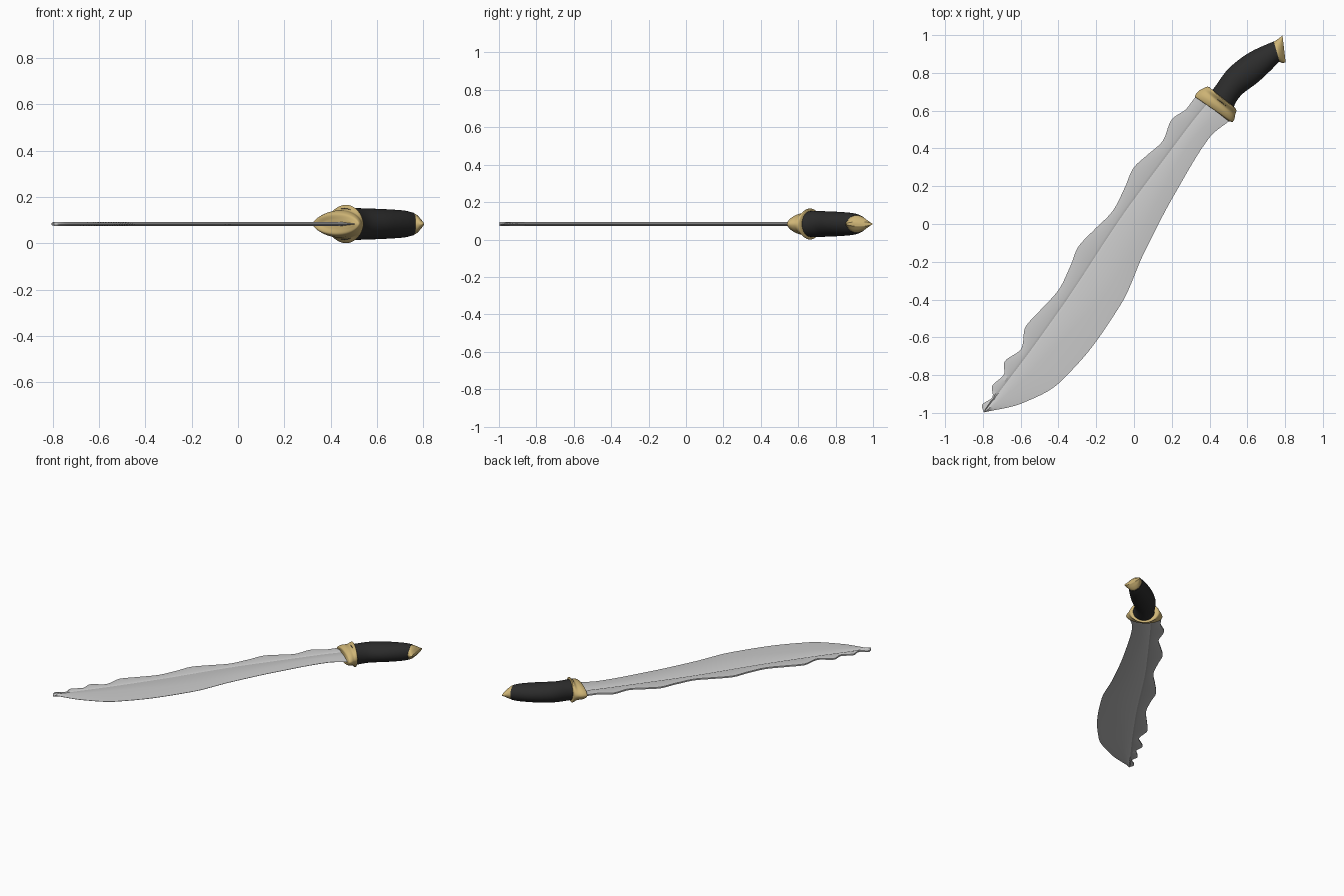
import bpy, bmesh, math
from mathutils import Vector

if "Cube" in bpy.data.objects:
    bpy.data.objects.remove(bpy.data.objects["Cube"])

ZC = 0.083


def interp(pts, x):
    """Overshoot-free cubic through (x, y) pairs."""
    n = len(pts)
    if x <= pts[0][0]:
        return pts[0][1]
    if x >= pts[-1][0]:
        return pts[-1][1]
    sl = [(b[1] - a[1]) / (b[0] - a[0]) for a, b in zip(pts, pts[1:])]
    i = max(k for k in range(n - 1) if pts[k][0] <= x)

    def tan(k):
        if k == 0 or k == n - 1:
            return sl[0] if k == 0 else sl[-1]
        a, b = sl[k - 1], sl[k]
        return 0 if a * b <= 0 else 2 * a * b / (a + b)
    h = pts[i + 1][0] - pts[i][0]
    t = (x - pts[i][0]) / h
    return ((2*t**3 - 3*t**2 + 1) * pts[i][1] + (t**3 - 2*t**2 + t) * h * tan(i)
            + (3*t**2 - 2*t**3) * pts[i + 1][1] + (t**3 - t**2) * h * tan(i + 1))


def loft(name, rings, colour=None, angle=40):
    """Skin closed rings of equal size and cap both ends."""
    bm = bmesh.new()
    vs = [[bm.verts.new(p) for p in r] for r in rings]
    m = len(rings[0])
    for a, b in zip(vs, vs[1:]):
        for j in range(m):
            k = (j + 1) % m
            bm.faces.new((a[j], a[k], b[k], b[j]))
    bm.faces.new(vs[0][::-1])
    bm.faces.new(vs[-1])
    bmesh.ops.recalc_face_normals(bm, faces=bm.faces)
    me = bpy.data.meshes.new(name)
    bm.to_mesh(me)
    bm.free()
    ob = bpy.data.objects.new(name, me)
    bpy.context.collection.objects.link(ob)
    if colour:
        mat = bpy.data.materials.new(name + "_colour")
        mat.diffuse_color = (*colour, 1)
        mat.use_nodes = True
        mat.node_tree.nodes["Principled BSDF"].inputs["Base Color"].default_value = mat.diffuse_color
        me.materials.append(mat)
    bpy.ops.object.select_all(action='DESELECT')
    ob.select_set(True)
    bpy.context.view_layer.objects.active = ob
    bpy.ops.object.shade_smooth_by_angle(angle=math.radians(angle))
    return ob


def tube(name, stations, colour, power=1.0, steps=6, sides=40):
    """Stations: left x, left y, right x, right y, half height."""
    n = len(stations)
    rings = []
    for i in range((n - 1) * steps + 1):
        lx, ly, rx, ry, hz = [interp([(k, s[c]) for k, s in enumerate(stations)], i / steps)
                              for c in range(5)]
        mid = Vector(((lx + rx) / 2, (ly + ry) / 2, ZC))
        half = Vector(((rx - lx) / 2, (ry - ly) / 2, 0))
        ring = []
        for j in range(sides):
            a = 2 * math.pi * j / sides
            s = math.sin(a)
            z = math.copysign(abs(s) ** power, s) * hz
            ring.append(mid + half * math.cos(a) + Vector((0, 0, z)))
        rings.append(ring)
    return loft(name, rings, colour)


# Blade: outline and surface lines measured along and across its axis
ORIGIN = Vector((0.42, 0.62))
ALONG = Vector((-0.604, -0.797))
ACROSS = Vector((0.797, -0.604))
TIP = (-0.795, -0.997)


def line(pts):
    return [((Vector(p) - ORIGIN).dot(ALONG), (Vector(p) - ORIGIN).dot(ACROSS)) for p in pts]


wavy_edge = line([(0.345, 0.70), (0.283, 0.616), (0.2, 0.553), (0.15, 0.437), (0.07, 0.365),
                  (0.0, 0.30), (-0.05, 0.19), (-0.115, 0.066), (-0.21, -0.03), (-0.29, -0.114),
                  (-0.34, -0.23), (-0.405, -0.357), (-0.49, -0.45), (-0.57, -0.537),
                  (-0.6, -0.664), (-0.685, -0.728), (-0.69, -0.80), (-0.75, -0.855),
                  (-0.75, -0.918), (-0.805, -0.957), TIP])
cutting_edge = line([(0.51, 0.55), (0.4, 0.458), (0.214, 0.156), (0.05, -0.16), (-0.07, -0.426),
                     (-0.22, -0.648), (-0.394, -0.839), (-0.595, -0.95), TIP])
groove = line([(0.39, 0.64), (0.3, 0.53), (0, 0.13), (-0.39, -0.45), (-0.6, -0.74), TIP])
ridge = line([(0.42, 0.57), (0.29, 0.42), (0.135, 0.145), (-0.155, -0.37),
              (-0.42, -0.65), (-0.63, -0.865), TIP])
rings = []
end = wavy_edge[-1][0]
for i in range(161):
    s = -0.02 + (end - 0.0005 + 0.02) * i / 160
    wl, wr, wg, wd = [interp(c, s) for c in (wavy_edge, cutting_edge, groove, ridge)]
    wr = max(wr, wl + 0.002)
    g = min(0.013, (wr - wl) * 0.08)
    wg = min(max(wg, wl + 2 * g), wr - 3 * g)
    wd = min(max(wd, wg + 2 * g), wr - g / 2)
    cols = [(wl, 0.005), (wg - g, 0.009), (wg, 0.004), (wg + g, 0.007), (wd, 0.0095), (wr, 0.001)]
    cols = cols + [(w, -z) for w, z in reversed(cols)]
    ring = []
    for w, z in cols:
        p = ORIGIN + ALONG * s + ACROSS * w
        ring.append((p.x, p.y, ZC + z))
    rings.append(ring)
loft("blade", rings, angle=30)

GOLD = (0.62, 0.46, 0.18)
# Guard with a shallow waist between its two rims
tube("guard", [(0.36, 0.655, 0.50, 0.545, 0.02), (0.323, 0.675, 0.52, 0.540, 0.045),
               (0.338, 0.70, 0.532, 0.558, 0.058), (0.36, 0.715, 0.535, 0.575, 0.060),
               (0.39, 0.727, 0.542, 0.600, 0.083), (0.415, 0.71, 0.535, 0.615, 0.07)],
     GOLD, power=1.15)
# Curved grip
tube("grip", [(0.40, 0.69, 0.52, 0.60, 0.068), (0.435, 0.735, 0.54, 0.645, 0.069),
              (0.495, 0.817, 0.568, 0.683, 0.068), (0.61, 0.907, 0.66, 0.754, 0.064),
              (0.70, 0.95, 0.735, 0.825, 0.058), (0.74, 0.966, 0.77, 0.862, 0.049)],
     (0.025, 0.025, 0.025))
# Wedge pommel flaring to an edge
tube("pommel", [(0.735, 0.960, 0.762, 0.858, 0.047), (0.748, 0.970, 0.772, 0.858, 0.046),
                (0.770, 0.985, 0.785, 0.853, 0.034), (0.786, 0.999, 0.803, 0.855, 0.012)],
     GOLD, power=1.15)
